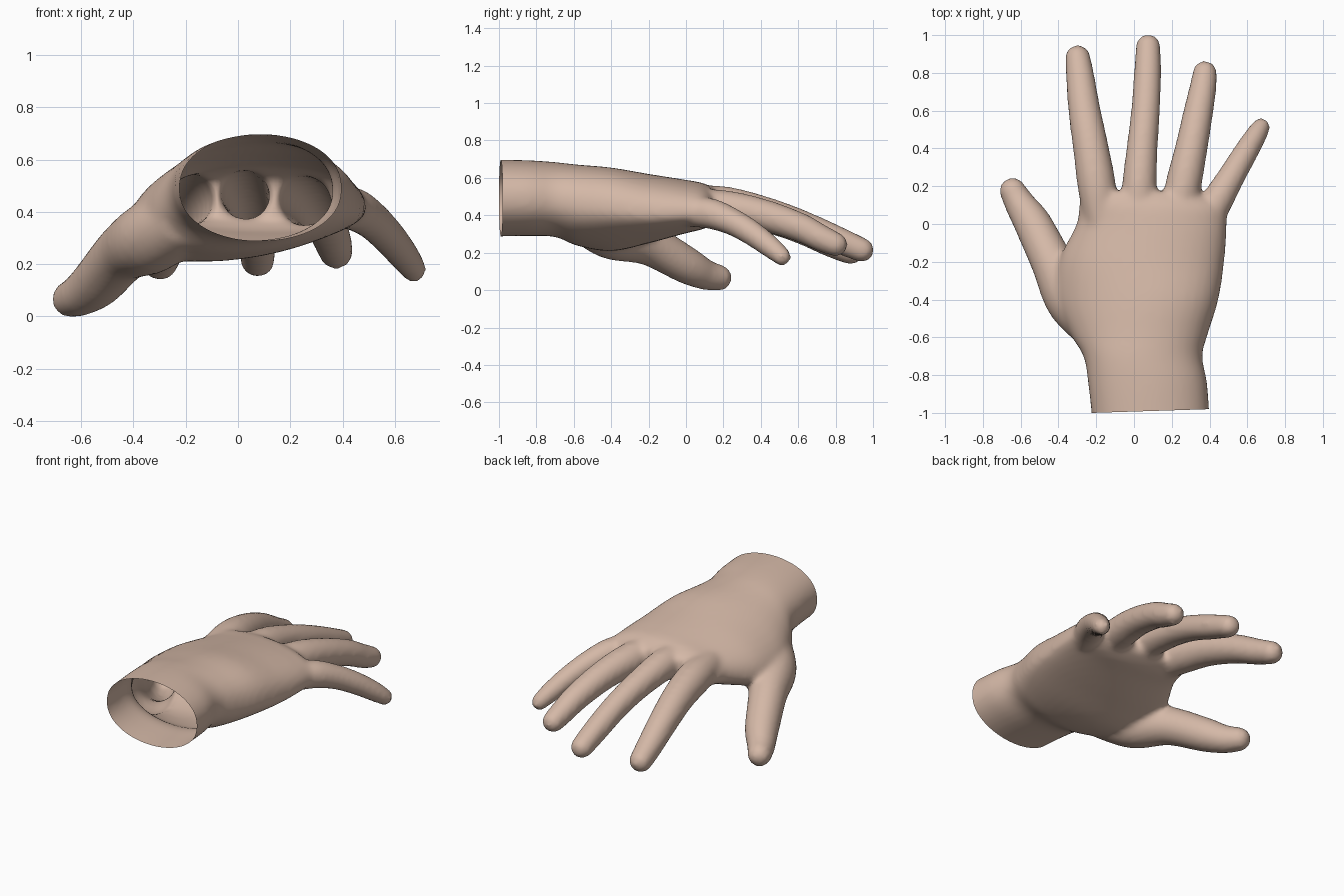
import bpy, bmesh, math
from mathutils import Vector

if "Cube" in bpy.data.objects:
    bpy.data.objects.remove(bpy.data.objects["Cube"])

skin = bpy.data.materials.new("skin")
skin.diffuse_color = (0.66, 0.48, 0.385, 1)
skin.use_nodes = True
skin.node_tree.nodes["Principled BSDF"].inputs["Base Color"].default_value = skin.diffuse_color


def spline(rows, steps=5):
    """Catmull-Rom interpolation through rows of numbers."""
    out = []
    for i in range(len(rows) - 1):
        a, b = rows[max(i - 1, 0)], rows[i]
        c, d = rows[i + 1], rows[min(i + 2, len(rows) - 1)]
        for k in range(steps):
            t = k / steps
            out.append([0.5 * (2 * q + (r - p) * t + (2 * p - 5 * q + 4 * r - s) * t * t
                               + (3 * q - p - 3 * r + s) * t ** 3)
                        for p, q, r, s in zip(a, b, c, d)])
    return out + [list(rows[-1])]


def loft(bm, rings):
    """Closed skin over a list of equal-sized rings."""
    loops = [[bm.verts.new(p) for p in ring] for ring in rings]
    n = len(loops[0])
    for a, b in zip(loops, loops[1:]):
        for i in range(n):
            j = (i + 1) % n
            bm.faces.new((a[i], a[j], b[j], b[i]))
    bm.faces.new(loops[0][::-1])
    bm.faces.new(loops[-1])


def digit(bm, rows, n=20):
    """Tapering tube through (x, y, z, radius) rows with a rounded tip."""
    path = spline(rows)
    tip = Vector(path[-1][:3])
    way = (tip - Vector(path[-2][:3])).normalized()
    r = path[-1][3]
    for k in range(1, 6):
        a = k / 6 * math.pi / 2
        path.append([*(tip + way * r * math.sin(a)), r * math.cos(a)])
    pts = [Vector(p[:3]) for p in path]
    rings = []
    for i, p in enumerate(pts):
        t = (pts[min(i + 1, len(pts) - 1)] - pts[max(i - 1, 0)]).normalized()
        side = t.cross(Vector((0, 0, 1))).normalized()
        up = side.cross(t)
        rings.append([p + path[i][3] * (side * math.cos(a) + up * math.sin(a))
                      for a in (2 * math.pi * k / n for k in range(n))])
    loft(bm, rings)


bm = bmesh.new()

# wrist and palm: y, left x, right x, left z, right z, rise above, drop below
palm = [
    (-1.10, -0.215, 0.405, 0.50, 0.50, 0.210, 0.205),
    (-0.85, -0.242, 0.388, 0.50, 0.50, 0.205, 0.200),
    (-0.70, -0.268, 0.362, 0.48, 0.49, 0.210, 0.190),
    (-0.58, -0.340, 0.392, 0.40, 0.46, 0.250, 0.180),
    (-0.40, -0.420, 0.447, 0.33, 0.44, 0.275, 0.155),
    (-0.20, -0.400, 0.478, 0.36, 0.42, 0.240, 0.125),
    (0.00, -0.305, 0.492, 0.41, 0.42, 0.185, 0.100),
    (0.10, -0.290, 0.480, 0.43, 0.42, 0.155, 0.085),
    (0.17, -0.250, 0.340, 0.45, 0.43, 0.100, 0.060),
]
rings = []
for y, x0, x1, z0, z1, rise, drop in spline(palm):
    ring = []
    for k in range(40):
        a = 2 * math.pi * k / 40
        c, s = math.cos(a), math.sin(a)
        u = 0.5 + 0.5 * c
        ring.append((x0 + (x1 - x0) * u, y, z0 + (z1 - z0) * u + (rise if s > 0 else drop)
                     * math.copysign(abs(s) ** 0.9, s)))
    rings.append(ring)
loft(bm, rings)

# thumb, then the four fingers from index to little: x, y, z, radius
for rows in (
    [(-0.20, -0.56, 0.39, 0.12), (-0.33, -0.40, 0.315, 0.14), (-0.435, -0.20, 0.255, 0.113),
     (-0.535, 0.00, 0.145, 0.100), (-0.60, 0.10, 0.095, 0.083), (-0.642, 0.175, 0.077, 0.071)],
    [(-0.17, 0.00, 0.46, 0.09), (-0.197, 0.20, 0.455, 0.102), (-0.228, 0.40, 0.42, 0.095),
     (-0.262, 0.60, 0.35, 0.086), (-0.285, 0.78, 0.26, 0.076), (-0.298, 0.88, 0.215, 0.068)],
    [(0.02, 0.00, 0.48, 0.09), (0.028, 0.20, 0.475, 0.092), (0.043, 0.40, 0.435, 0.083),
     (0.061, 0.60, 0.37, 0.077), (0.072, 0.80, 0.285, 0.073), (0.075, 0.94, 0.225, 0.066)],
    [(0.22, 0.00, 0.46, 0.09), (0.26, 0.20, 0.45, 0.096), (0.303, 0.40, 0.415, 0.087),
     (0.342, 0.60, 0.35, 0.079), (0.365, 0.72, 0.29, 0.072), (0.375, 0.80, 0.255, 0.065)],
    [(0.38, 0.00, 0.43, 0.08), (0.445, 0.13, 0.42, 0.083), (0.515, 0.25, 0.375, 0.073),
     (0.58, 0.36, 0.31, 0.067), (0.64, 0.46, 0.235, 0.059), (0.672, 0.513, 0.19, 0.050)],
):
    digit(bm, rows)
bmesh.ops.recalc_face_normals(bm, faces=bm.faces)

mesh = bpy.data.meshes.new("hand")
bm.to_mesh(mesh)
bm.free()
hand = bpy.data.objects.new("hand", mesh)
bpy.context.collection.objects.link(hand)

# fuse palm and digits into one soft skin
fuse = hand.modifiers.new("fuse", 'REMESH')
fuse.mode = 'VOXEL'
fuse.voxel_size = 0.016
soften = hand.modifiers.new("soften", 'SMOOTH')
soften.factor = 0.5
soften.iterations = 10
fused = bpy.data.meshes.new_from_object(
    hand.evaluated_get(bpy.context.evaluated_depsgraph_get()))
hand.modifiers.clear()

# slice the wrist open
bm = bmesh.new()
bm.from_mesh(fused)
bmesh.ops.bisect_plane(bm, geom=bm.verts[:] + bm.edges[:] + bm.faces[:],
                       plane_co=(0.09, -0.99, 0.5), plane_no=(0.032, -1, 0), clear_outer=True)
# rest the lowest point on the ground
low = min(v.co.z for v in bm.verts)
bmesh.ops.translate(bm, verts=bm.verts, vec=(0, 0, -low))
for f in bm.faces:
    f.smooth = True
bm.to_mesh(mesh)
bm.free()
mesh.materials.clear()
mesh.materials.append(skin)
